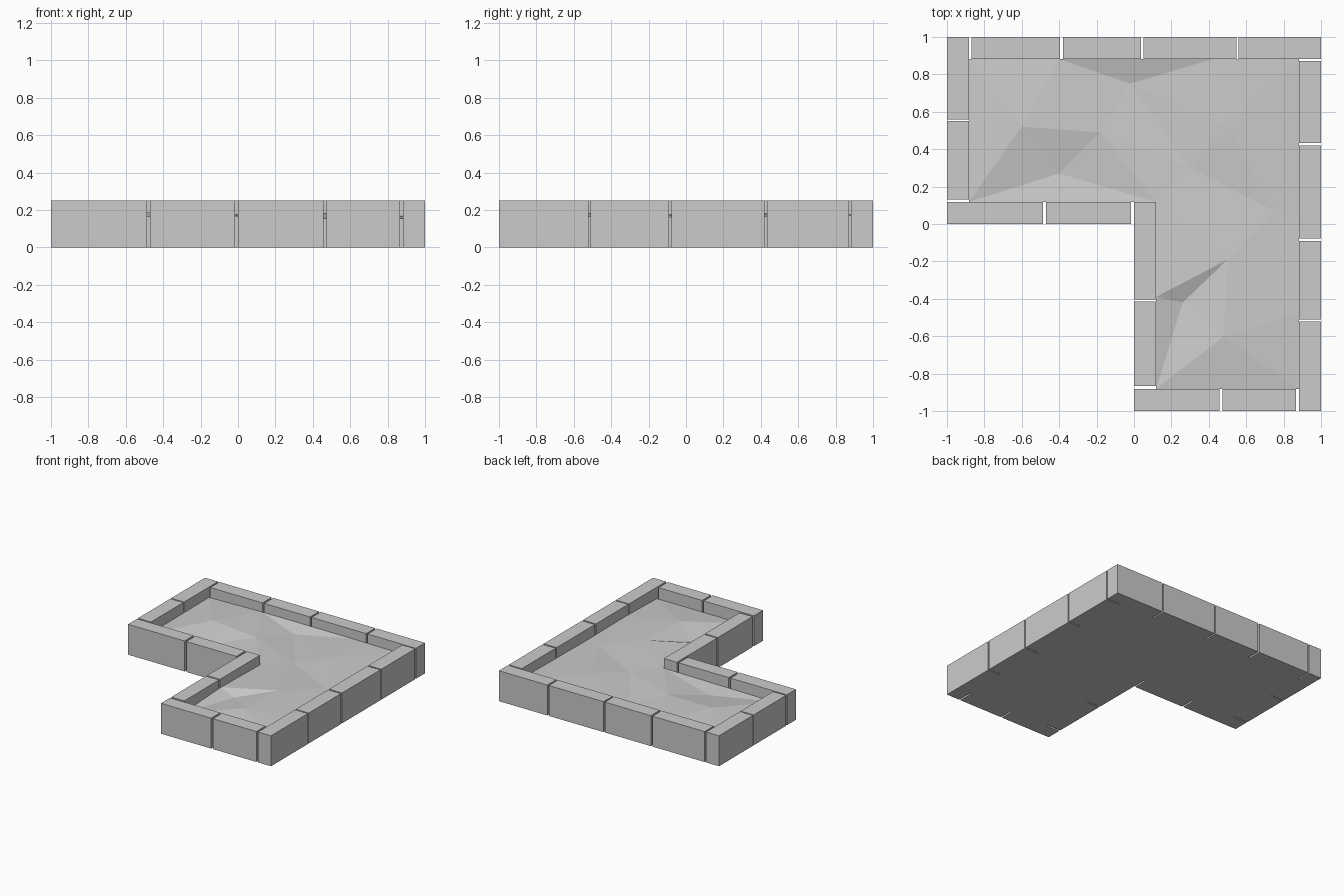
import bpy
import bmesh
from mathutils import Vector
from mathutils.geometry import delaunay_2d_cdt

cube = bpy.data.objects.get("Cube")
if cube:
    bpy.data.objects.remove(cube, do_unlink=True)

HEIGHT = 0.25
WALL = 0.118

# One flat grey for the whole model
grey = bpy.data.materials.new("stone_grey")
grey.use_nodes = True
colour = (0.6, 0.6, 0.6, 1)
grey.diffuse_color = colour
grey.node_tree.nodes["Principled BSDF"].inputs["Base Color"].default_value = colour


def make_object(name, bm):
    mesh = bpy.data.meshes.new(name)
    bm.to_mesh(mesh)
    bm.free()
    mesh.materials.append(grey)
    obj = bpy.data.objects.new(name, mesh)
    bpy.context.collection.objects.link(obj)
    return obj


def block(name, x0, x1, y0, y1):
    bm = bmesh.new()
    bmesh.ops.create_cube(bm, size=1)
    bmesh.ops.scale(bm, vec=(x1 - x0, y1 - y0, HEIGHT), verts=bm.verts)
    bmesh.ops.translate(bm, vec=((x0 + x1) / 2, (y0 + y1) / 2, HEIGHT / 2), verts=bm.verts)
    make_object(name, bm)


def wall(name, axis, low, spans):
    """Row of blocks along an axis, low is the near side of the wall."""
    for i, (a, b) in enumerate(spans):
        across = (low, low + WALL)
        sides = (a, b) + across if axis == "x" else across + (a, b)
        block(f"{name}_block_{i + 1}", *sides)


# Border blocks, with narrow open joints
wall("back", "x", 1 - WALL, [(-0.87, -0.395), (-0.38, 0.037), (0.05, 0.547), (0.56, 1)])
wall("right", "y", -1, [(0.13, 0.55), (0.56, 1)])
wall("inner_front", "x", 0, [(-1, -0.486), (-0.47, -0.015)])
wall("inner_side", "y", 0, [(-0.865, -0.414), (-0.403, WALL)])
wall("front", "x", -1, [(0, 0.457), (0.472, 0.867)])
wall("left", "y", 1 - WALL, [(-1, -0.52), (-0.51, -0.09), (-0.078, 0.42), (0.432, 0.872)])

# Earth fill: outline points, then inner hills and hollows (x, y, z)
e = 1 - WALL
outline = [
    (-e, WALL, 0.16), (WALL, WALL, 0.17), (WALL, -0.39, 0.18), (WALL, -e, 0.155),
    (e, -e, 0.155), (e, -0.48, 0.165), (e, 0.04, 0.16), (e, 0.48, 0.165),
    (e, e, 0.17), (0.42, e, 0.175), (-0.4, e, 0.175), (-e, e, 0.165),
]
inner = [
    (-0.02, 0.75, 0.145), (-0.6, 0.52, 0.19), (-0.18, 0.49, 0.175), (-0.4, 0.27, 0.145),
    (0.3, 0.3, 0.16), (0.5, 0.52, 0.18), (0.75, 0.07, 0.165), (0.5, -0.19, 0.18),
    (0.26, -0.42, 0.145), (0.48, -0.6, 0.185),
]
points = outline + inner
n = len(outline)
edges = [(i, (i + 1) % n) for i in range(n)]
edges += [(0, n + 1), (n + 1, n + 3), (2, n + 7), (3, n + 8), (1, n + 4)]  # ridges
flat, _, tris, origin, _, _ = delaunay_2d_cdt(
    [Vector(p[:2]) for p in points], edges, [], 1, 1e-5)

bm = bmesh.new()
verts = [bm.verts.new((p.x, p.y, points[src[0]][2])) for p, src in zip(flat, origin)]
for tri in tris:
    bm.faces.new([verts[i] for i in tri])
rim = [edge for edge in bm.edges if edge.is_boundary]
grown = bmesh.ops.extrude_edge_only(bm, edges=rim)["geom"]
for v in grown:
    if isinstance(v, bmesh.types.BMVert):
        v.co.z = 0
base = [g for g in grown if isinstance(g, bmesh.types.BMEdge) and g.is_boundary]
bmesh.ops.contextual_create(bm, geom=base)
bmesh.ops.recalc_face_normals(bm, faces=bm.faces)
make_object("earth_fill", bm)
